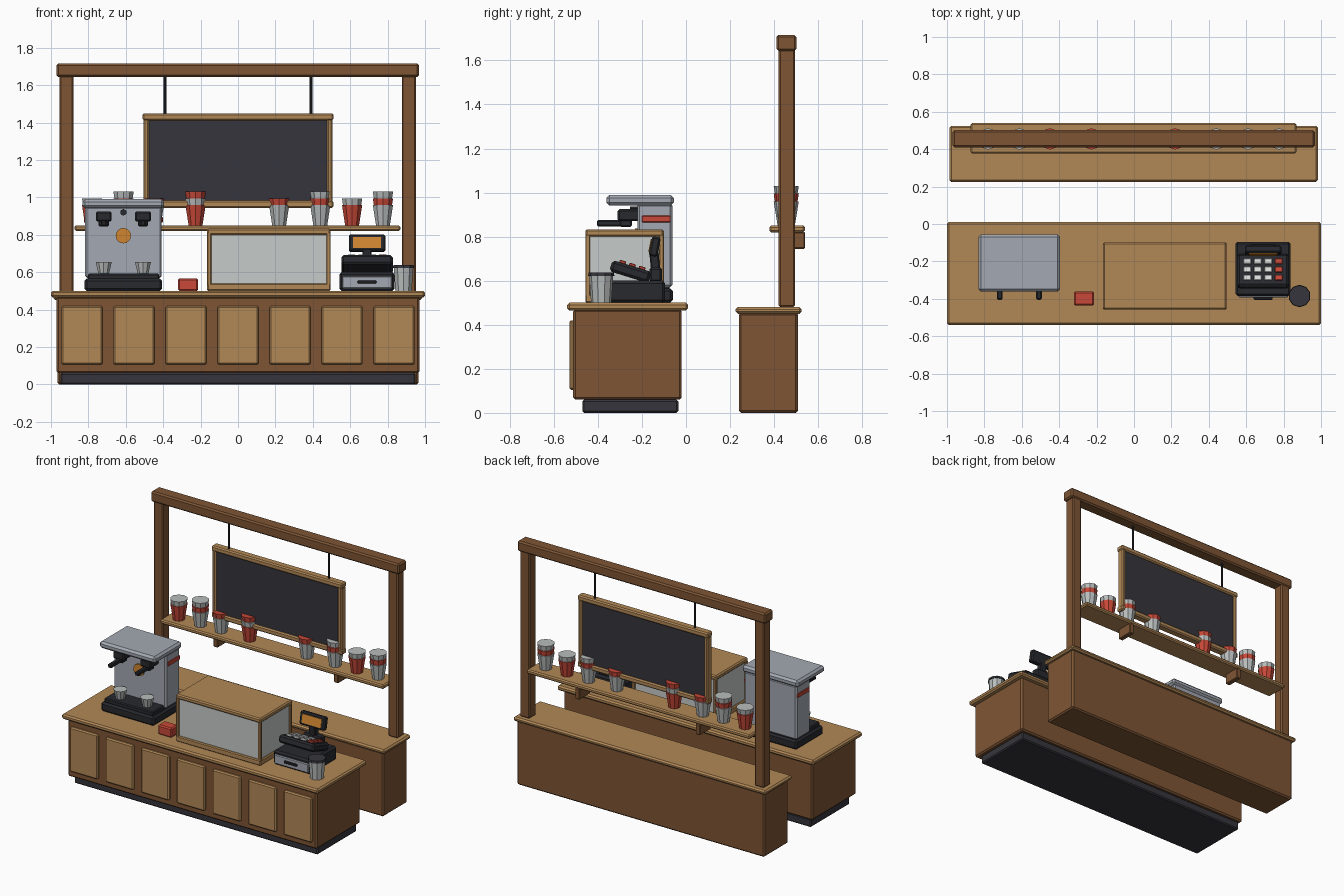
import bpy, math
from mathutils import Matrix

if "Cube" in bpy.data.objects:
    bpy.data.objects.remove(bpy.data.objects["Cube"])


def material(name, *rgb):
    lin = [((c / 255 + 0.055) / 1.055) ** 2.4 for c in rgb] + [1]
    m = bpy.data.materials.new(name)
    m.use_nodes = True
    m.diffuse_color = lin
    m.node_tree.nodes["Principled BSDF"].inputs["Base Color"].default_value = lin
    return m


OAK = material("light wood", 178, 136, 86)
WALNUT = material("dark wood", 126, 85, 52)
CHARCOAL = material("charcoal", 54, 53, 60)
BLACK = material("black plastic", 40, 41, 46)
STEEL = material("steel", 163, 169, 178)
GLASS = material("pale glass", 198, 203, 200)
RED = material("red", 200, 72, 56)
AMBER = material("amber", 208, 133, 48)
PAPER = material("paper grey", 184, 189, 188)
WHITE = material("key white", 220, 222, 220)


def box(name, mat, x, y, z, bevel=0.008, tilt=0):
    """Chamfered box from (min, max) ranges, tilted about x."""
    bpy.ops.mesh.primitive_cube_add(size=1)
    ob = bpy.context.object
    ob.name = name
    ob.data.transform(Matrix.Diagonal((x[1] - x[0], y[1] - y[0], z[1] - z[0], 1)))
    ob.location = [(r[0] + r[1]) / 2 for r in (x, y, z)]
    ob.rotation_euler.x = tilt
    ob.data.materials.append(mat)
    if bevel:
        mod = ob.modifiers.new("edge", "BEVEL")
        mod.width = bevel
        mod.segments = 1
    return ob


def span(c, w):
    return (c - w / 2, c + w / 2)


def cone(name, mat, x, y, z, low, high, sides=10, turn=0):
    """Upright tapered prism between the two heights in z."""
    bpy.ops.mesh.primitive_cone_add(vertices=sides, radius1=low, radius2=high,
                                    depth=z[1] - z[0],
                                    location=(x, y, (z[0] + z[1]) / 2))
    ob = bpy.context.object
    ob.name = name
    ob.rotation_euler.x = turn
    ob.data.materials.append(mat)
    return ob


# Front counter
box("counter_plinth", CHARCOAL, (-0.95, 0.95), (-0.47, -0.035), (0, 0.06))
box("counter_body", WALNUT, (-0.97, 0.97), (-0.512, -0.02), (0.06, 0.47), 0.01)
box("counter_top", OAK, (-1, 1), (-0.54, 0.01), (0.465, 0.5), 0.01)
for i in range(7):
    box(f"counter_panel_{i + 1}", OAK, span((i - 3) * 0.278, 0.218),
        (-0.53, -0.505), (0.105, 0.42))

# Back counter
box("back_counter_body", WALNUT, (-0.965, 0.965), (0.24, 0.508), (0, 0.455), 0.01)
box("back_counter_top", OAK, (-0.987, 0.983), (0.225, 0.525), (0.45, 0.48), 0.01)

# Overhead frame
for side, x in (("right", -0.917), ("left", 0.913)):
    box(f"{side}_post", WALNUT, span(x, 0.075), (0.42, 0.495), (0.48, 1.66))
box("top_beam", WALNUT, (-0.97, 0.967), (0.41, 0.502), (1.643, 1.716), 0.01)

# Hanging menu board
box("board_panel", CHARCOAL, (-0.485, 0.485), (0.44, 0.472), (0.96, 1.43), 0)
for name, z in (("top", 1.43), ("bottom", 0.963)):
    box(f"board_{name}_rail", OAK, (-0.51, 0.51), (0.428, 0.484), span(z, 0.038))
for side, s in (("right", -1), ("left", 1)):
    box(f"board_{side}_rail", OAK, span(s * 0.49, 0.03), (0.43, 0.482), (0.97, 1.42))
    cone(f"board_{side}_rod", BLACK, s * 0.39, 0.456, (1.44, 1.65), 0.007, 0.007, 8)

# Cup shelf
box("cup_shelf", OAK, (-0.874, 0.868), (0.378, 0.54), (0.82, 0.85))
for s in (-1, 1):
    box("shelf_bracket", WALNUT, span(s * 0.47, 0.035), (0.42, 0.54), (0.745, 0.822), 0.005)

# Nested cups on the shelf, bottom cup first
STACKS = ((-0.78, (RED, PAPER)), (-0.612, (PAPER, RED, PAPER)), (-0.45, (PAPER, RED)),
          (-0.227, (RED, PAPER, RED)), (0.22, (PAPER, RED)), (0.44, (PAPER, RED, PAPER)),
          (0.61, (RED, PAPER)), (0.775, (PAPER, RED, PAPER)))
for x, cups in STACKS:
    for i, mat in enumerate(cups):
        z = 0.85 + i * 0.035
        cone("stacked_cup", mat, x, 0.455, (z, z + 0.11), 0.039, 0.057)

# Espresso machine
MX = -0.613
box("machine_base", BLACK, span(MX, 0.415), (-0.36, -0.06), (0.5, 0.565), 0.012)
box("drip_tray", BLACK, span(MX, 0.38), (-0.345, -0.075), (0.56, 0.592), 0.006)
box("machine_body", STEEL, span(MX, 0.41), (-0.22, -0.062), (0.57, 0.95), 0.01)
box("machine_top", STEEL, span(MX, 0.437), (-0.362, -0.055), (0.942, 0.99), 0.014)
cone("machine_badge", AMBER, MX, -0.222, (0.785, 0.805), 0.041, 0.041, 16, math.pi / 2)
cone("machine_knob", BLACK, MX, -0.235, (0.9, 0.94), 0.018, 0.018, 6, math.pi / 2)
for s in (-1, 1):
    x = MX + s * 0.105
    box("machine_side_stripe", RED, span(MX + s * 0.205, 0.012), (-0.2, -0.07),
        (0.865, 0.895), 0.003)
    box("group_head", BLACK, span(x, 0.085), (-0.31, -0.21), (0.87, 0.925))
    box("brew_basket", BLACK, span(x, 0.055), (-0.3, -0.245), (0.845, 0.88), 0.006)
    box("brew_handle", BLACK, span(x, 0.03), (-0.405, -0.28), (0.847, 0.875), 0.006)
    cone("espresso_cup", PAPER, x, -0.285, (0.592, 0.655), 0.03, 0.045)

# Small red box
box("sugar_box", RED, (-0.32, -0.213), (-0.437, -0.36), (0.5, 0.567))

# Display case
CX, CY = (-0.165, 0.495), (-0.457, -0.1)
box("case_glass", GLASS, (-0.152, 0.482), (-0.445, -0.112), (0.51, 0.815), 0)
box("case_bottom", OAK, CX, CY, (0.5, 0.54), 0.006)
box("case_top", OAK, CX, CY, (0.8, 0.833), 0.008)
for x in (-0.154, 0.484):
    for y in (-0.446, -0.111):
        box("case_corner", OAK, span(x, 0.022), span(y, 0.022), (0.53, 0.81), 0.004)

# Cash register
RX = 0.69
box("register_base", BLACK, span(RX, 0.295), (-0.385, -0.095), (0.5, 0.6), 0.012)
box("register_drawer", STEEL, span(RX, 0.265), (-0.394, -0.37), (0.512, 0.578), 0.005)
box("drawer_handle", BLACK, span(RX, 0.1), (-0.405, -0.385), (0.54, 0.556), 0.003)
TILT = -0.3
pad = box("register_keypad", BLACK, span(RX, 0.275), (-0.345, -0.16), (0.615, 0.668), 0.012, TILT)
for row in range(3):
    for col in range(4):
        key = box("register_key", RED if col == 3 else WHITE, span(0, 0.04),
                  span(0, 0.03), span(0, 0.016), 0.003, TILT)
        step = Matrix.Rotation(TILT, 3, "X") @ Matrix.Translation(
            ((col - 1.5) * 0.056, (row - 1) * 0.046, 0.03)).translation
        key.location = pad.location + step
box("display_neck", BLACK, span(RX, 0.05), (-0.16, -0.118), (0.59, 0.73), 0.006, 0.1)
box("display_foot", BLACK, span(RX, 0.14), (-0.165, -0.11), (0.595, 0.66), 0.008)
LEAN = -0.2
head = box("register_display", BLACK, span(RX, 0.195), (-0.162, -0.122), (0.71, 0.8), 0.008, LEAN)
screen = box("display_screen", AMBER, span(RX, 0.15), span(0, 0.006), span(0, 0.06), 0, LEAN)
screen.location = head.location + Matrix.Rotation(LEAN, 3, "X") @ Matrix.Translation(
    (0, -0.021, 0)).translation

# Lidded tumbler
cone("tumbler", PAPER, 0.885, -0.385, (0.5, 0.625), 0.046, 0.055)
cone("tumbler_lid", CHARCOAL, 0.885, -0.385, (0.622, 0.638), 0.06, 0.057)
